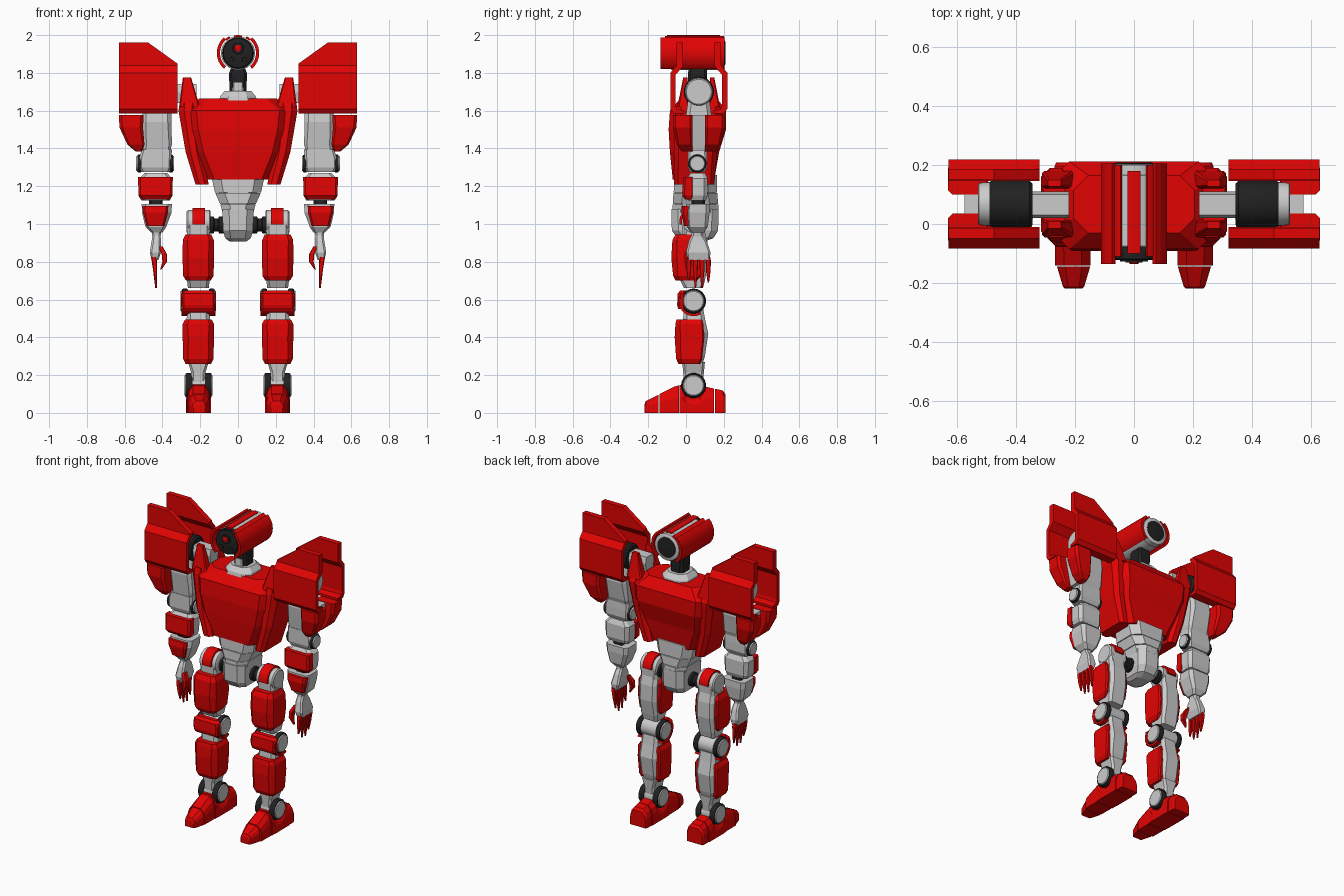
import bpy, bmesh, math
from mathutils import Vector


def mat(name, rgb):
    m = bpy.data.materials.new(name)
    m.diffuse_color = (*rgb, 1)
    return m


RED = mat("red armour", (0.76, 0.001, 0.001))
GREY = mat("light grey frame", (0.6, 0.6, 0.6))
DARK = mat("dark joint", (0.015, 0.015, 0.015))


def finish(name, bm, m, pair=False, smooth=False):
    bmesh.ops.recalc_face_normals(bm, faces=bm.faces)
    me = bpy.data.meshes.new(name)
    bm.to_mesh(me)
    bm.free()
    me.materials.append(m)
    if smooth:
        me.shade_smooth()
        me.set_sharp_from_angle(angle=math.radians(35))
    ob = bpy.data.objects.new(name, me)
    bpy.context.collection.objects.link(ob)
    if pair:                                   # left and right copy
        ob.modifiers.new("mirror", "MIRROR").use_mirror_merge = False
    return ob


def loft(rings):
    """Skin equal rings of points and cap both ends."""
    bm = bmesh.new()
    vs = [[bm.verts.new(p) for p in r] for r in rings]
    n = len(vs[0])
    for a, b in zip(vs, vs[1:]):
        for i in range(n):
            bm.faces.new((a[i], a[(i + 1) % n], b[(i + 1) % n], b[i]))
    bm.faces.new(vs[0])
    bm.faces.new(vs[-1])
    return bm


def block(name, m, levels, pair=True, back=1.0):
    """Stack of chamfered rectangles: (z, centre x, half width, y0, y1, chamfer); back scales rear chamfers."""
    rings = []
    for z, cx, h, y0, y1, c in levels:
        k = c * back
        rings.append([(cx + x, y, z) for x, y in (
            (h - c, y0), (h, y0 + c), (h, y1 - k), (h - k, y1),
            (k - h, y1), (-h, y1 - k), (-h, y0 + c), (c - h, y0))])
    return finish(name, loft(rings), m, pair)


def along(axis, t, u, z):
    return (t, u, z) if axis == "x" else (u, t, z)


def lathe(name, m, axis, centre, prof, pair=False, n=32):
    """Turned part around a horizontal axis; prof = (position, radius)."""
    u, z = centre
    rings = [[along(axis, t, u + r * math.cos(math.tau * i / n), z + r * math.sin(math.tau * i / n))
              for i in range(n)] for t, r in prof]
    return finish(name, loft(rings), m, pair, True)


def arc(name, m, axis, centre, t0, t1, r0, r1, a0, a1, pair=True, n=12):
    """Curved armour shell around a horizontal axis."""
    u, z = centre
    rings = []
    for i in range(n + 1):
        a = math.radians(a0 + (a1 - a0) * i / n)
        rings.append([along(axis, t, u + r * math.cos(a), z + r * math.sin(a))
                      for t, r in ((t0, r0), (t0, r1), (t1, r1), (t1, r0))])
    return finish(name, loft(rings), m, pair, True)


def prism(name, m, pts, x0, x1, pair=True, cut=None):
    """Side profile (y, z) extruded along x, optionally cut by a plane."""
    bm = loft([[(x, y, z) for y, z in pts] for x in (x0, x1)])
    if cut:
        bmesh.ops.recalc_face_normals(bm, faces=bm.faces)
        g = bm.verts[:] + bm.edges[:] + bm.faces[:]
        r = bmesh.ops.bisect_plane(bm, geom=g, plane_co=cut[0], plane_no=cut[1], clear_outer=True)
        edges = [e for e in r["geom_cut"] if isinstance(e, bmesh.types.BMEdge)]
        bmesh.ops.holes_fill(bm, edges=edges, sides=0)
    return finish(name, bm, m, pair)


def foot_part(name, sections, cx=.208):
    """Foot piece lofted front to back: (y, half width, height)."""
    rings = [[(cx + x * h, y, z) for x, z in ((-1, 0), (-1, t * .55), (-.85, t * .8), (-.5, t),
                                              (.5, t), (.85, t * .8), (1, t * .55), (1, 0))] for y, h, t in sections]
    return finish(name, loft(rings), RED, True)


def joint(name, x0, x1, y, z, r, cap, w):
    """Grey hub with a dark ring and a bright disc on both ends."""
    lathe(name + "_hub", GREY, "x", (y, z), [(x0 + w / 2, r * .85), (x1 - w / 2, r * .85)], True)
    for side, a, b in (("inner", x0, x0 + w), ("outer", x1 - w, x1)):
        lathe(f"{name}_{side}_ring", DARK, "x", (y, z), [(a, r * .94), (a + .006, r), (b - .006, r), (b, r * .94)], True)
    lathe(name + "_disc", GREY, "x", (y, z), [(x0 - cap, r * .78), (x0 - cap + .005, r * .85),
                                              (x1 + cap - .005, r * .85), (x1 + cap, r * .78)], True)


# Head: camera-like barrel with side shells and a stripe on top
HC = (0, 1.905)
lathe("head_core", DARK, "y", HC, [(-.11, .05), (-.105, .084), (.19, .084), (.2, .08)])
lathe("head_sleeve", GREY, "y", HC, [(-.08, .084), (-.075, .09), (.165, .09), (.17, .084)])
lathe("head_back_ring", GREY, "y", HC, [(.16, .088), (.2, .088), (.204, .082)])
lathe("head_back_disc", DARK, "y", HC, [(.19, .066), (.207, .066), (.208, .06)])
lathe("head_face", DARK, "y", HC, [(-.1, .08), (-.118, .078), (-.122, .066)])
arc("head_side_shell", RED, "y", HC, -.135, .205, .095, .112, -48, 48)
arc("head_upper_shell", RED, "y", HC, -.11, .2, .088, .1, 48, 63)
arc("head_top_stripe", RED, "y", HC, -.1, .18, .085, .095, 77, 103, False)
lathe("eye_rim", DARK, "y", (0, 1.93), [(-.12, .03), (-.13, .028), (-.13, .02)])
lathe("eye", RED, "y", (0, 1.93), [(-.12, .019), (-.134, .017), (-.136, .01)])
lathe("face_sensor", DARK, "y", (.035, 1.87), [(-.12, .014), (-.127, .012)], True, 16)

# Neck and collar
block("neck", DARK, [(1.67, 0, .045, .01, .11, .02), (1.80, 0, .047, .01, .11, .012),
                     (1.84, 0, .03, .02, .11, .012)], False)
block("neck_front", GREY, [(1.69, 0, .03, -.0, .03, .006), (1.75, 0, .026, .004, .03, .006)], False)
block("collar", GREY, [(1.65, 0, .1, -.04, .16, .045), (1.675, 0, .095, -.035, .155, .045),
                       (1.705, 0, .07, -.01, .13, .035)], False)

# Torso: faceted chest, side panels and raised shoulder guards
block("chest", RED, [(1.235, 0, .175, -.07, .15, .05), (1.38, 0, .243, -.085, .175, .06),
                     (1.5, 0, .275, -.092, .212, .065), (1.6, 0, .28, -.085, .212, .06),
                     (1.665, 0, .205, -.03, .165, .05)], False)
block("chest_side", RED, [(1.21, .19, .035, -.062, .15, .02), (1.38, .235, .042, -.065, .165, .025),
                          (1.6, .265, .05, -.055, .19, .03), (1.64, .262, .046, -.045, .17, .025)])
for side, a, b, c, d in (("front", -.045, .015, -.015, .008), ("back", .12, .18, .127, .15)):
    block("shoulder_guard_" + side, RED, [(1.62, .257, .055, a, b, .008), (1.775, .27, .022, c, d, .004)])

# Waist bands and rounded pelvis
for i, (z0, z1, h0, h1) in enumerate(((1.167, 1.26, .122, .143), (1.107, 1.163, .095, .12), (1.06, 1.103, .082, .093))):
    block(f"waist_band_{i}", GREY, [(z0, 0, h0, -.065 - .004 * i, .165 + .004 * i, .045),
                                    (z1, 0, h1, -.063 - .004 * i, .163 + .004 * i, .05)], False)
block("waist_core", GREY, [(1.05, 0, .075, -.06, .16, .04), (1.25, 0, .12, -.055, .155, .05)], False)
block("pelvis", GREY, [(.908, 0, .045, .0, .1, .02), (.925, 0, .068, -.045, .145, .03),
                       (.965, 0, .08, -.075, .17, .035), (1.08, 0, .082, -.078, .173, .035)], False)

# Shoulder joint with arm root
SY = .068
lathe("shoulder_drum", DARK, "x", (SY, 1.7), [(.345, .07), (.355, .08), (.48, .08), (.49, .075)], True)
lathe("shoulder_disc", GREY, "x", (SY, 1.7), [(.48, .075), (.525, .072), (.53, .066)], True)
prism("shoulder_root", GREY, [(.03, 1.64), (.1, 1.64), (.11, 1.7), (.1, 1.74), (.03, 1.74), (.02, 1.7)], .22, .35)

# Front and back shoulder plates, upper inner corner cut off
plate = [(-.05, 1.96), (-.05, 1.84), (-.083, 1.80), (-.083, 1.61), (-.065, 1.585), (-.01, 1.585),
         (-.01, 1.60), (-.05, 1.61), (-.055, 1.63), (-.055, 1.79), (-.015, 1.835), (-.015, 1.96)]
corner = (Vector((.475, 0, 1.96)), Vector((-.58, 0, .81)))
prism("shoulder_plate_front", RED, plate, .32, .63, True, corner)
prism("shoulder_plate_back", RED, [(2 * SY - y, z) for y, z in plate], .32, .63, True, corner)

# Upper arm and its outer guards
block("upper_arm", GREY, [(1.38, .43, .07, .015, .105, .012), (1.42, .425, .075, .01, .12, .015),
                          (1.54, .43, .078, -.005, .14, .02), (1.65, .43, .075, .01, .125, .02)])
block("elbow_mount", GREY, [(1.275, .437, .075, .02, .1, .012), (1.3, .437, .085, .01, .112, .012),
                            (1.35, .437, .085, .01, .112, .012), (1.395, .43, .08, .01, .11, .012)])
for side, y0, y1, s, e in (("front", -.07, .035, .045, 0), ("back", .1, .205, 0, .045)):
    block("arm_guard_" + side, RED, [(1.385, .525, .018, y0 + s, y1 - e, .005), (1.42, .54, .045, y0 + s / 2, y1 - e / 2, .01),
                                     (1.51, .565, .062, y0, y1, .015), (1.578, .565, .066, y0, y1, .015)])
block("arm_guard_bridge", GREY, [(1.39, .515, .02, .03, .105, .005), (1.575, .535, .04, .03, .105, .005)])

# Elbow and forearm
joint("elbow", .345, .532, .06, 1.32, .048, .007, .02)
block("forearm_frame", GREY, [(1.125, .435, .075, .01, .105, .015), (1.15, .437, .085, .0, .115, .02),
                              (1.24, .437, .088, .005, .115, .02), (1.27, .435, .06, .025, .1, .015)])
block("forearm_armour", RED, [(1.13, .437, .078, -.005, .03, .008), (1.15, .437, .09, -.02, .035, .012),
                              (1.25, .437, .092, -.015, .035, .012)], back=.2)
block("forearm_joint", DARK, [(1.08, .435, .035, .03, .1, .01), (1.135, .435, .035, .03, .1, .01)])
block("lower_forearm", GREY, [(.955, .43, .03, .025, .095, .012), (.985, .435, .055, .005, .115, .015),
                              (1.06, .43, .078, -.005, .125, .02), (1.105, .43, .08, .0, .125, .02)])
block("lower_forearm_armour", RED, [(.99, .437, .048, -.01, .03, .01), (1.06, .437, .066, -.025, .035, .012),
                                    (1.095, .437, .068, -.02, .035, .012)])
block("wrist", GREY, [(.93, .432, .022, .03, .09, .01), (.96, .432, .025, .03, .09, .01)])

# Hand with four fingers and a thumb
block("palm", GREY, [(.81, .44, .018, .01, .125, .006), (.85, .437, .03, .0, .13, .01),
                     (.91, .432, .025, .015, .11, .01), (.94, .432, .022, .03, .09, .01)])
for i, (y, tip) in enumerate(((.015, .7), (.05, .665), (.085, .66), (.118, .69))):
    block(f"finger_{i}", RED, [(tip, .434, .004, y - .004, y + .004, .001), (.75, .439, .01, y - .012, y + .012, .003),
                               (.805, .443, .014, y - .014, y + .014, .004), (.825, .447, .012, y - .01, y + .01, .004)])
block("thumb", RED, [(.76, .408, .004, .0, .01, .001), (.8, .388, .012, -.008, .022, .003),
                     (.84, .39, .014, -.008, .03, .004), (.88, .41, .012, .01, .04, .004)])

# Hips
LX, LY = .21, .04
lathe("hip_axle", DARK, "x", (.05, .995), [(.07, .045), (.1, .045), (.105, .034), (.125, .034), (.13, .045), (.16, .045)], True)
lathe("hip_drum", GREY, "x", (LY, 1.01), [(.145, .055), (.15, .064), (.265, .064), (.272, .055)], True)
arc("hip_cap", RED, "x", (LY, 1.01), .175, .24, .06, .076, 0, 190)
block("hip_mount", GREY, [(.92, LX, .06, -.02, .1, .015), (1.01, LX, .06, -.023, .103, .015)])

# Thigh: red shell wrapped on a grey frame
block("thigh_frame", GREY, [(.66, LX, .055, -.01, .09, .015), (.7, LX, .06, -.03, .1, .015),
                            (.8, LX, .064, -.03, .118, .02), (.9, LX, .064, -.03, .115, .02), (.96, LX, .06, -.015, .1, .02)])
block("thigh_armour", RED, [(.7, LX, .065, -.055, .055, .02), (.725, LX, .08, -.068, .08, .025),
                            (.82, LX, .084, -.078, .095, .03), (.915, LX, .082, -.072, .085, .025),
                            (.945, LX, .068, -.055, .06, .02)], back=.3)

# Knee
joint("knee", .124, .296, LY, .592, .066, .008, .03)
arc("knee_band", RED, "x", (LY, .592), .12, .3, .067, .08, 160, 300)
block("knee_cap", RED, [(.55, LX, .088, -.042, .0, .012), (.57, LX, .092, -.047, .0, .015),
                        (.632, LX, .092, -.044, .0, .015), (.648, LX, .07, -.03, .0, .008)])

# Shin
block("shin_frame", GREY, [(.25, LX, .045, -.01, .085, .015), (.3, LX, .062, -.02, .1, .02), (.42, LX, .064, -.02, .118, .02),
                           (.5, LX, .062, -.015, .1, .02), (.56, LX, .055, -.01, .09, .015)])
block("shin_armour", RED, [(.26, LX, .068, -.04, .075, .02), (.285, LX, .08, -.052, .085, .025), (.4, LX, .083, -.06, .097, .03),
                           (.47, LX, .083, -.056, .092, .025), (.495, LX, .07, -.05, .085, .02)], back=.3)
block("ankle_post", GREY, [(.12, LX, .035, -.01, .085, .012), (.215, LX, .038, -.015, .095, .012), (.27, LX, .055, -.02, .1, .012)])

# Ankle and foot in segments
joint("ankle", .14, .278, LY, .145, .066, .006, .036)
foot_part("foot_toe", [(-.219, .03, .045), (-.213, .036, .062), (-.145, .056, .097)], .205)
foot_part("foot_instep", [(-.14, .06, .1), (-.06, .061, .14), (-.038, .061, .145)])
foot_part("foot_body", [(-.034, .064, .148), (-.018, .064, .15), (.0, .066, .1), (.04, .066, .08),
                        (.075, .066, .09), (.1, .066, .14), (.149, .066, .128)])
foot_part("foot_heel", [(.153, .062, .128), (.195, .062, .118), (.208, .056, .1)])
